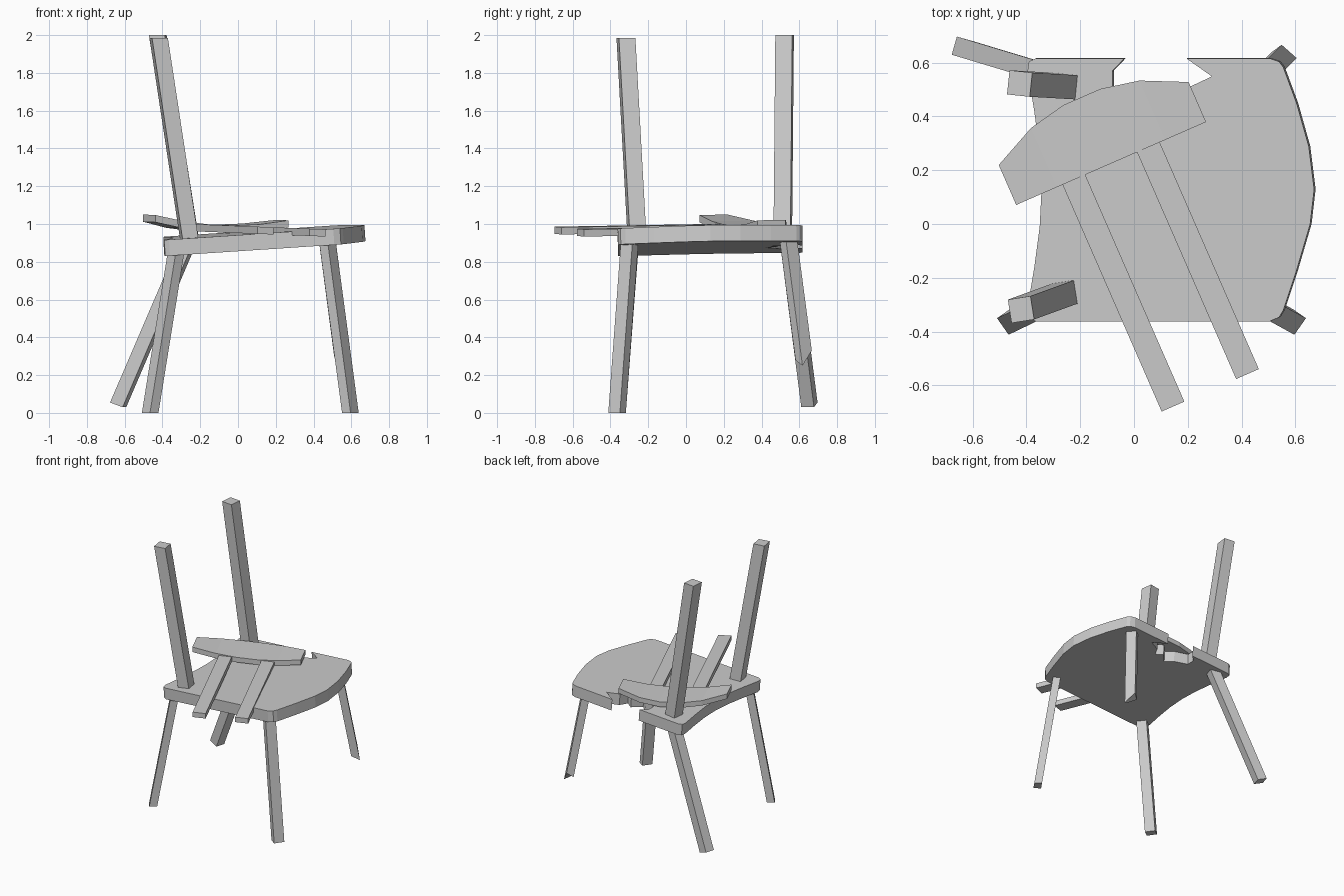
import bpy
import bmesh
from math import radians, cos, sin
from mathutils import Vector

if "Cube" in bpy.data.objects:
    bpy.data.objects.remove(bpy.data.objects["Cube"])


def make_object(name, bm):
    bmesh.ops.recalc_face_normals(bm, faces=bm.faces)
    me = bpy.data.meshes.new(name)
    bm.to_mesh(me)
    bm.free()
    ob = bpy.data.objects.new(name, me)
    bpy.context.collection.objects.link(ob)
    return ob


def loft(name, rings):
    """Closed solid through a list of equally long rings of points."""
    bm = bmesh.new()
    vs = [[bm.verts.new(p) for p in ring] for ring in rings]
    n = len(vs[0])
    for a, b in zip(vs, vs[1:]):
        for i in range(n):
            j = (i + 1) % n
            bm.faces.new((a[i], a[j], b[j], b[i]))
    bm.faces.new(vs[0])
    bm.faces.new(vs[-1])
    return make_object(name, bm)


def beam(name, bottom, top, size, yaw, cut=(0, 0, 0, 0)):
    """Leaning square beam; cut lifts each bottom corner along the axis."""
    bottom, top = Vector(bottom), Vector(top)
    axis = (top - bottom) / (top.z - bottom.z)
    c, s = cos(radians(yaw)), sin(radians(yaw))
    offs = []
    for sx, sy in ((-1, -1), (1, -1), (1, 1), (-1, 1)):
        x, y = sx * size[0] / 2, sy * size[1] / 2
        offs.append(Vector((x * c - y * s, x * s + y * c, 0)))
    return loft(name, [[bottom + o + axis * k for o, k in zip(offs, cut)],
                       [top + o for o in offs]])


# Seat: slightly tilted board with a broken notch in one edge
outline = [
    (-0.36, -0.36), (0.51, -0.36), (0.545, -0.345), (0.56, -0.32),
    (0.61, -0.17), (0.66, 0.0), (0.675, 0.13), (0.655, 0.29), (0.61, 0.45),
    (0.56, 0.585), (0.545, 0.605), (0.51, 0.617),
    (0.20, 0.617), (0.295, 0.55), (0.21, 0.51), (0.18, 0.45), (0.13, 0.485),
    (0.07, 0.42), (0.02, 0.47), (-0.075, 0.51), (-0.075, 0.57), (-0.03, 0.617),
    (-0.36, 0.617), (-0.385, 0.605), (-0.39, 0.57), (-0.365, 0.42),
    (-0.345, 0.27), (-0.338, 0.13), (-0.345, -0.01), (-0.365, -0.16),
    (-0.39, -0.31), (-0.385, -0.345)]
up = Vector((-0.066, -0.018, 1)) * 0.085
under = [Vector((x, y, 0.83 + 0.066 * (x + 0.39) + 0.018 * (y + 0.36)))
         for x, y in outline]
loft("seat", [under, [p + up for p in under]])

# Legs: two whole front legs, one splayed, one snapped short
leg = (0.055, 0.075)
beam("front_right_leg", (0.595, -0.365, 0), (0.473, -0.298, 0.91), leg, -35)
beam("front_left_leg", (-0.465, -0.365, 0), (-0.325, -0.298, 0.87), leg, 215)
beam("splayed_back_leg", (-0.64, 0.655, 0.03), (-0.275, 0.545, 0.88),
     (0.08, 0.07), -16, cut=(0.025, 0, 0, 0.025))
beam("broken_back_leg", (0.56, 0.63, 0.25), (0.473, 0.543, 0.91), leg, 37,
     cut=(0.03, 0, 0.08, 0.05))

# Tall back posts
beam("back_post_front", (-0.255, -0.258, 0.90), (-0.42, -0.318, 1.985),
     (0.085, 0.088), 9)
beam("back_post_rear", (-0.25, 0.512, 0.90), (-0.425, 0.522, 2.0),
     (0.085, 0.09), -6)

# Fallen backrest: curved top rail with two slats, lying across the seat
ANG = radians(23.6)


def place(u, v, h):
    x = -0.085 + u * cos(ANG) - v * sin(ANG)
    y = 0.225 + u * sin(ANG) + v * cos(ANG)
    return Vector((x, y, 0.99 - 0.04 * x + h))


T = 0.038
half = [(0.075, 0.27), (0.22, 0.24), (0.385, 0.162)]
stations = [(-u, v) for u, v in reversed(half)] + half
rings = []
for u, v in stations:
    h = 0.04 * (u / 0.385) ** 2
    rings.append([place(u, 0, h), place(u, v, h),
                  place(u, v, h - T), place(u, 0, h - T)])
loft("fallen_top_rail", rings)

for name, a, b in (("fallen_slat_left", -0.197, -0.105),
                   ("fallen_slat_right", 0.105, 0.197)):
    loft(name, [[place(a, v, 0), place(b, v, 0),
                 place(b, v, -T), place(a, v, -T)] for v in (-0.92, 0.02)])
